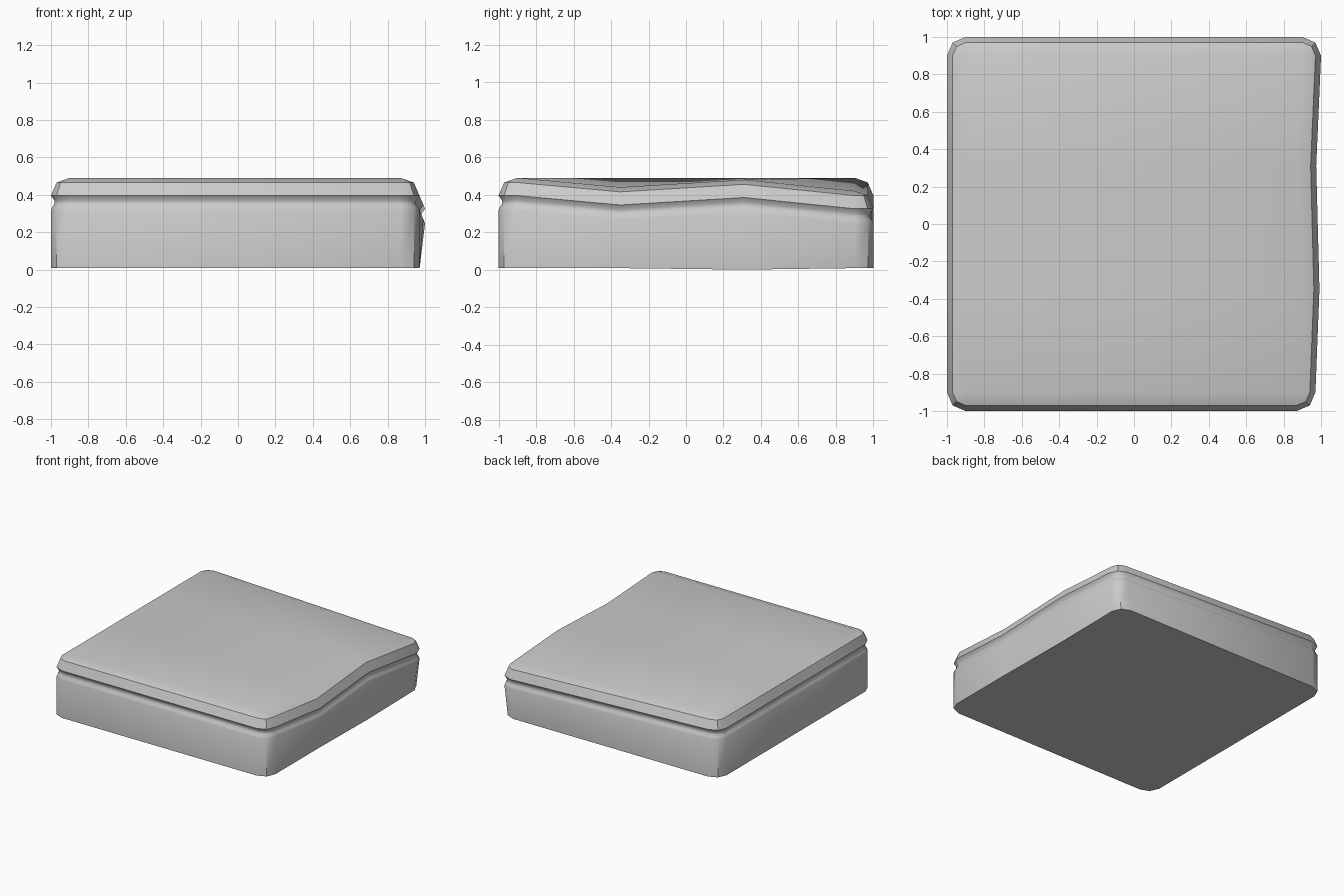
import bpy, bmesh, math

if "Cube" in bpy.data.objects:
    bpy.data.objects.remove(bpy.data.objects["Cube"])

YS = (-0.9, -0.35, 0.31, 0.9)        # stations along the left and right sides
DROPS = (0.0, 0.05, 0.01, 0.07)      # how far the right rim dips at each station

# wall profile, bottom to top: (height, inset)
PROFILE = [(0.008, 0), (0.318, 0), (0.335, 0.008), (0.35, 0.018), (0.37, 0.018),
           (0.395, 0), (0.465, 0.03), (0.49, 0.1)]


def outline(inset):
    """Square with clipped corners, 16 points, counter-clockwise."""
    p, m = 1 - inset, 0.97 - 0.7 * inset
    return ([(p, y) for y in YS] + [(m, m), (0.9, p), (-0.9, p), (-m, m)]
            + [(-p, y) for y in reversed(YS)]
            + [(-m, -m), (-0.9, -p), (0.9, -p), (m, -m)])


def drop(y):
    """Dip of the right rim at y."""
    for i in range(3):
        if YS[i] <= y <= YS[i + 1]:
            t = (y - YS[i]) / (YS[i + 1] - YS[i])
            return DROPS[i] + t * (DROPS[i + 1] - DROPS[i])
    return DROPS[0] if y < 0 else DROPS[-1]


def place(x, y, z, level):
    """Lower and push out the wavy right side; the base stays put."""
    if x > 0:
        x -= 0.03
        if level > 0:
            d = drop(y)
            x, z = x + 0.43 * d, z - d
        elif y == YS[2]:
            z = 0
    return (x, y, z)


# block: stacked rings with a groove below the bevelled rim
bm = bmesh.new()
rings = [[bm.verts.new(place(x, y, z, k)) for x, y in outline(i)]
         for k, (z, i) in enumerate(PROFILE)]
for a, b in zip(rings, rings[1:]):
    for j in range(16):
        n = (j + 1) % 16
        bm.faces.new((a[j], a[n], b[n], b[j]))
bm.faces.new(rings[0][::-1])

# top surface: strips running across from the wavy side to the straight side
top = rings[-1]
for i in range(3):
    bm.faces.new((top[i], top[i + 1], top[10 - i], top[11 - i]))
bmesh.ops.remove_doubles(bm, verts=bm.verts, dist=0.0005)
bmesh.ops.recalc_face_normals(bm, faces=bm.faces)

mesh = bpy.data.meshes.new("stone_slab")
bm.to_mesh(mesh)
bm.free()
slab = bpy.data.objects.new("stone_slab", mesh)
bpy.context.collection.objects.link(slab)
bpy.context.view_layer.objects.active = slab
slab.select_set(True)
bpy.ops.object.shade_smooth_by_angle(angle=math.radians(40))
